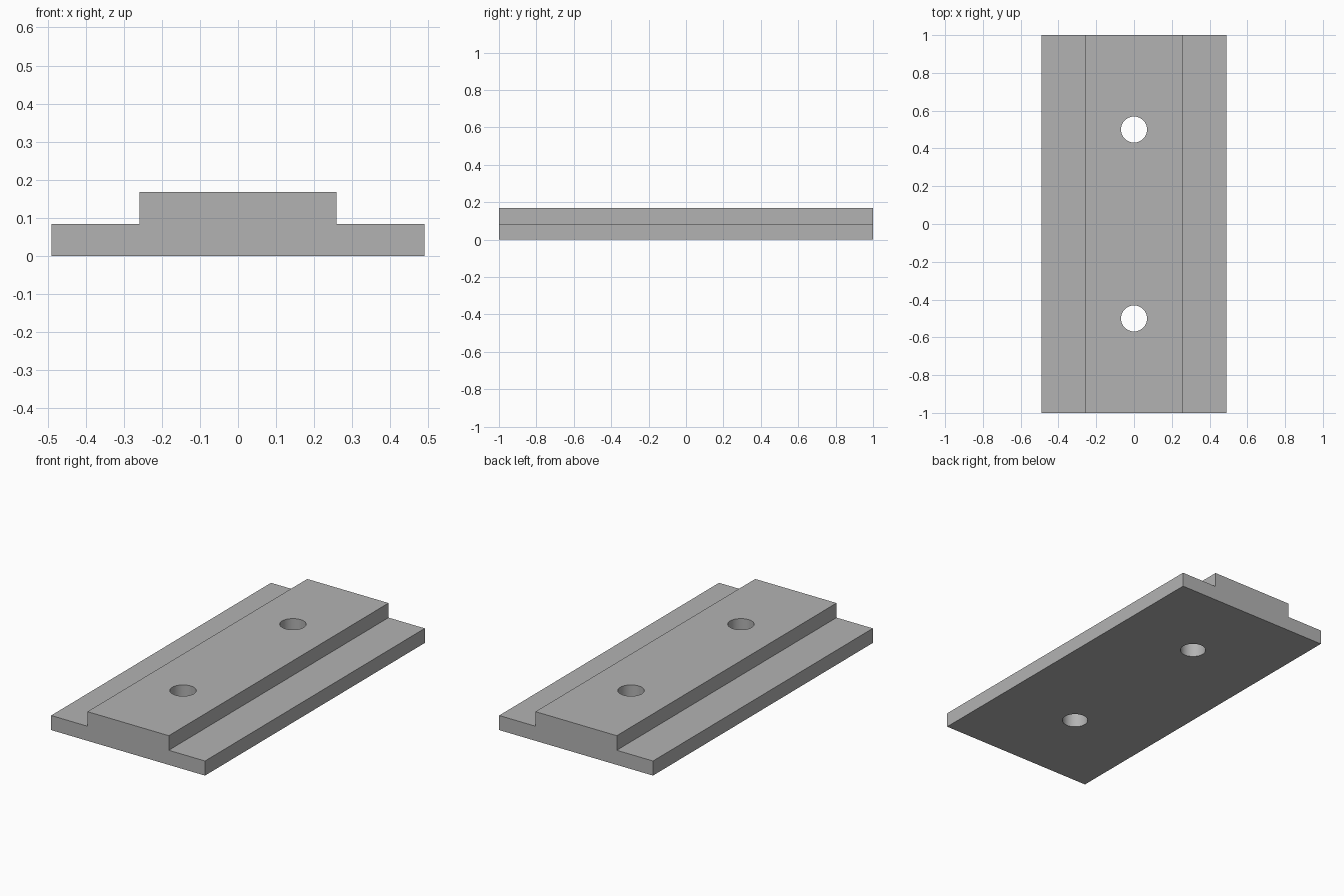
import bpy, bmesh

if "Cube" in bpy.data.objects:
    bpy.data.objects.remove(bpy.data.objects["Cube"])

grey = bpy.data.materials.new("light_grey")
grey.diffuse_color = (0.45, 0.45, 0.45, 1)
grey.use_nodes = True
grey.node_tree.nodes["Principled BSDF"].inputs["Base Color"].default_value = grey.diffuse_color

# Stepped rail: T-shaped profile extruded along y
half = [(0.49, 0), (0.49, 0.084), (0.259, 0.084), (0.259, 0.168)]
profile = half + [(-x, z) for x, z in reversed(half)]
bm = bmesh.new()
face = bm.faces.new([bm.verts.new((x, -1, z)) for x, z in profile])
ext = bmesh.ops.extrude_face_region(bm, geom=[face])
bmesh.ops.translate(bm, vec=(0, 2, 0),
                    verts=[v for v in ext["geom"] if isinstance(v, bmesh.types.BMVert)])
bmesh.ops.recalc_face_normals(bm, faces=bm.faces)
mesh = bpy.data.meshes.new("stepped_rail")
bm.to_mesh(mesh)
bm.free()
mesh.materials.append(grey)
rail = bpy.data.objects.new("stepped_rail", mesh)
bpy.context.collection.objects.link(rail)

# Two round through holes
for i, y in enumerate((-0.5, 0.5)):
    bpy.ops.mesh.primitive_cylinder_add(vertices=48, radius=0.069, depth=0.6,
                                        location=(0, y, 0.084))
    cutter = bpy.context.object
    cutter.name = f"hole_cutter_{i + 1}"
    cutter.data.materials.append(grey)
    cut = rail.modifiers.new(f"hole_{i + 1}", 'BOOLEAN')
    cut.operation = 'DIFFERENCE'
    cut.solver = 'EXACT'
    cut.object = cutter
    bpy.context.view_layer.objects.active = rail
    bpy.ops.object.modifier_apply(modifier=cut.name)
    bpy.data.objects.remove(cutter)

# Smooth hole walls, sharp edges elsewhere
bpy.ops.object.select_all(action='DESELECT')
rail.select_set(True)
bpy.context.view_layer.objects.active = rail
bpy.ops.object.shade_smooth_by_angle()
